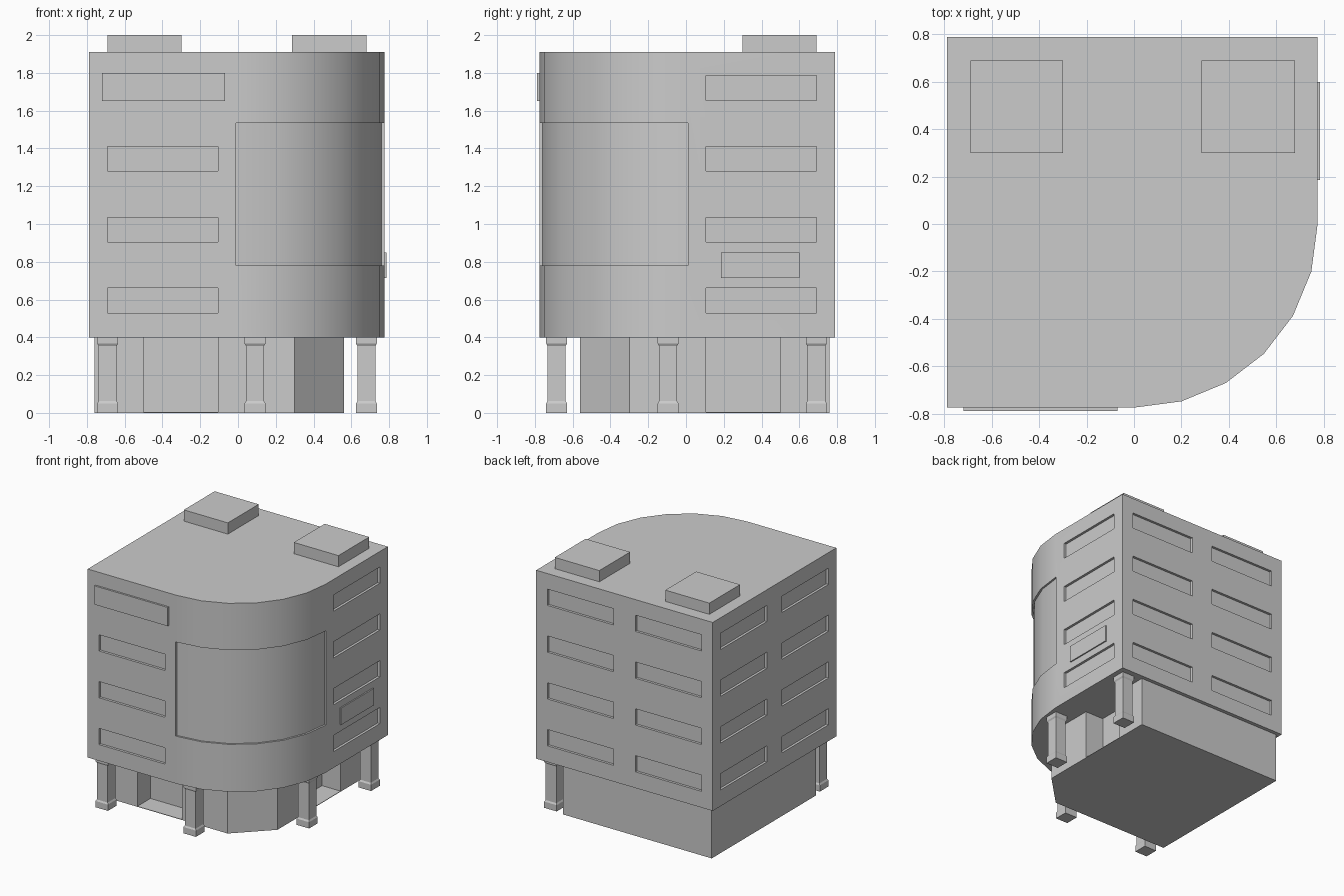
import bpy, bmesh, math
from mathutils import Vector

if "Cube" in bpy.data.objects:
    bpy.data.objects.remove(bpy.data.objects["Cube"], do_unlink=True)

grey = bpy.data.materials.new("light_grey")
grey.use_nodes = True
COLOUR = (0.6, 0.6, 0.6, 1)
grey.diffuse_color = COLOUR
grey.node_tree.nodes["Principled BSDF"].inputs["Base Color"].default_value = COLOUR


def finish(name, bm):
    bmesh.ops.recalc_face_normals(bm, faces=bm.faces)
    mesh = bpy.data.meshes.new(name)
    bm.to_mesh(mesh)
    bm.free()
    mesh.materials.append(grey)
    obj = bpy.data.objects.new(name, mesh)
    bpy.context.collection.objects.link(obj)
    return obj


def add_prism(bm, outline, low, high):
    face = bm.faces.new([bm.verts.new((x, y, low)) for x, y in outline])
    top = bmesh.ops.extrude_face_region(bm, geom=[face])["geom"]
    verts = [v for v in top if isinstance(v, bmesh.types.BMVert)]
    bmesh.ops.translate(bm, verts=verts, vec=Vector((0, 0, high - low)))


def add_box(bm, x, y, z):
    add_prism(bm, [(x[0], y[0]), (x[1], y[0]), (x[1], y[1]), (x[0], y[1])], *z)


def box(name, x, y, z):
    bm = bmesh.new()
    add_box(bm, x, y, z)
    return finish(name, bm)


def prism(name, outline, low, high):
    bm = bmesh.new()
    add_prism(bm, outline, low, high)
    return finish(name, bm)


def arc(radius, steps=6):
    angles = [math.radians(-90 + 90 * i / steps) for i in range(steps + 1)]
    return [(radius * math.cos(a), radius * math.sin(a)) for a in angles]


def cut(obj, cutter):
    mod = obj.modifiers.new("cut", "BOOLEAN")
    mod.object = cutter
    mod.solver = "EXACT"
    select(obj)
    bpy.ops.object.modifier_apply(modifier=mod.name)
    bpy.data.objects.remove(cutter, do_unlink=True)


def select(obj):
    bpy.ops.object.select_all(action="DESELECT")
    obj.select_set(True)
    bpy.context.view_layer.objects.active = obj


R, FAR = 0.775, 0.79
DEPTH = 0.02

# Upper building with one rounded corner
building = prism("upper_building", [(-FAR, -R)] + arc(R) + [(R, FAR), (-FAR, FAR)], 0.4, 1.91)

# Window recesses
windows = bmesh.new()
near, other = (-0.69, -0.105), (0.09, 0.675)
for row in range(4):
    z = (0.53 + 0.375 * row, 0.66 + 0.375 * row)
    for span in (near, other):
        flipped = (-span[1], -span[0])
        add_box(windows, span, (FAR - DEPTH, 1), z)
        add_box(windows, (-1, DEPTH - FAR), flipped, z)
    if row < 3:
        add_box(windows, near, (-1, DEPTH - R), z)
    add_box(windows, (R - DEPTH, 1), (0.105, 0.69), z)
cut(building, finish("window_cutter", windows))

# Curved recessed panel around the rounded corner
inner = R - 0.015
panel = [(-0.01, -inner)] + arc(inner) + [(inner, 0.01), (1, 0.01), (1, -1), (-0.01, -1)]
cut(building, prism("panel_cutter", panel, 0.78, 1.535))
select(building)
bpy.ops.object.shade_smooth_by_angle(angle=math.radians(25))
weighted = building.modifiers.new("even_shading", "WEIGHTED_NORMAL")
weighted.keep_sharp = True

# Ground floor with a chamfered corner and two door alcoves
ground = prism("ground_floor", [(-0.76, -0.56), (0.3, -0.56), (0.56, -0.3),
                                (0.56, 0.76), (-0.76, 0.76)], 0, 0.4)
cut(ground, box("front_alcove_cutter", (-0.5, -0.105), (-1, -0.395), (0.004, 0.6)))
cut(ground, box("side_alcove_cutter", (0.395, 1), (0.105, 0.5), (0.004, 0.6)))


# Square columns with flared feet and caps
def column(name, cx, cy):
    bm = bmesh.new()
    rings = []
    for half, z in ((0.055, 0), (0.055, 0.05), (0.048, 0.062),
                    (0.048, 0.355), (0.055, 0.367), (0.055, 0.4)):
        corners = ((-1, -1), (1, -1), (1, 1), (-1, 1))
        rings.append([bm.verts.new((cx + half * a, cy + half * b, z)) for a, b in corners])
    for low, high in zip(rings, rings[1:]):
        for i in range(4):
            j = (i + 1) % 4
            bm.faces.new((low[i], low[j], high[j], high[i]))
    bm.faces.new(rings[0])
    bm.faces.new(rings[-1])
    finish(name, bm)


column("front_outer_column", -0.69, -0.685)
column("front_inner_column", 0.09, -0.685)
column("side_inner_column", 0.68, -0.095)
column("side_outer_column", 0.68, 0.69)

# Roof units
box("roof_unit_right", (-0.69, -0.3), (0.3, 0.69), (1.9, 2))
box("roof_unit_left", (0.285, 0.68), (0.3, 0.69), (1.9, 2))

# Blank sign boards
box("front_sign_board", (-0.72, -0.07), (-0.79, -0.77), (1.65, 1.8))
box("side_sign_board", (0.77, 0.785), (0.185, 0.6), (0.715, 0.85))
